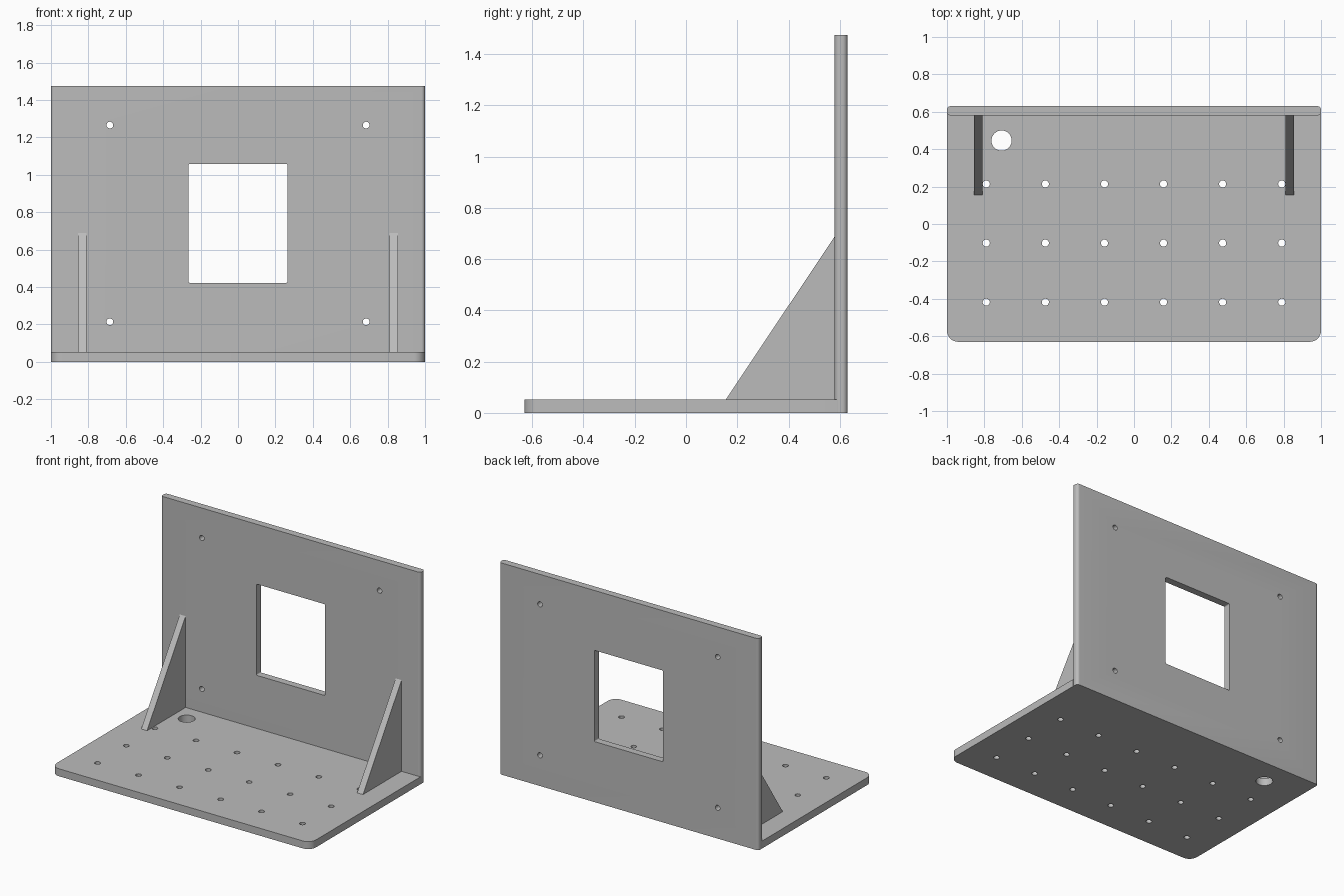
import bpy, bmesh
from mathutils import Matrix, Vector

cube = bpy.data.objects.get("Cube")
if cube:
    bpy.data.objects.remove(cube, do_unlink=True)

grey = bpy.data.materials.new("plain grey")
grey.use_nodes = True
colour = (0.5, 0.5, 0.5, 1)
grey.diffuse_color = colour
grey.node_tree.nodes["Principled BSDF"].inputs["Base Color"].default_value = colour


def add_box(bm, lo, hi, axis=2, radius=0, pick=lambda mid: True):
    """Box between two corners, rounding the chosen edges that run along axis."""
    lo, hi = Vector(lo), Vector(hi)
    mat = Matrix.Translation((lo + hi) / 2) @ Matrix.Diagonal((*(hi - lo), 1))
    verts = bmesh.ops.create_cube(bm, size=1, matrix=mat)["verts"]
    if radius:
        edges = []
        for e in {e for v in verts for e in v.link_edges}:
            a, b = (v.co for v in e.verts)
            if abs((a - b)[axis]) > 1e-4 and pick((a + b) / 2):
                edges.append(e)
        bmesh.ops.bevel(bm, geom=edges, offset=radius, segments=8,
                        profile=0.5, affect="EDGES")


def add_pin(bm, centre, radius, rotation=Matrix()):
    bmesh.ops.create_cone(bm, cap_ends=True, segments=32, radius1=radius, radius2=radius,
                          depth=0.3, matrix=Matrix.Translation(centre) @ rotation)


def make_object(name, bm):
    mesh = bpy.data.meshes.new(name)
    bmesh.ops.recalc_face_normals(bm, faces=bm.faces)
    bm.to_mesh(mesh)
    bm.free()
    mesh.materials.append(grey)
    obj = bpy.data.objects.new(name, mesh)
    bpy.context.collection.objects.link(obj)
    return obj


def finish(obj, cutter=None):
    bpy.ops.object.select_all(action="DESELECT")
    bpy.context.view_layer.objects.active = obj
    obj.select_set(True)
    if cutter:
        cutter.hide_render = True
        mod = obj.modifiers.new("holes", "BOOLEAN")
        mod.operation = "DIFFERENCE"
        mod.solver = "EXACT"
        mod.object = cutter
        bpy.ops.object.modifier_apply(modifier=mod.name)
        bpy.data.objects.remove(cutter, do_unlink=True)
    bpy.ops.object.shade_smooth_by_angle(angle=0.6)


# Base plate with rounded front corners, a grid of holes and one cable hole
bm = bmesh.new()
add_box(bm, (-1, -0.63, 0), (1, 0.59, 0.052), 2, 0.06, lambda m: m.y < 0)
base = make_object("base_plate", bm)
bm = bmesh.new()
for column in range(6):
    for row in range(3):
        add_pin(bm, (-0.79 + 0.316 * column, -0.418 + 0.316 * row, 0), 0.019)
add_pin(bm, (-0.708, 0.446, 0), 0.054)
finish(base, make_object("base_cutter", bm))

# Back wall with rounded upright edges, window and four screw holes
bm = bmesh.new()
add_box(bm, (-1, 0.58, 0), (1, 0.63, 1.475), 2, 0.02)
wall = make_object("back_wall", bm)
bm = bmesh.new()
add_box(bm, (-0.265, 0.4, 0.422), (0.265, 0.8, 1.058), 1, 0.008)
for x in (-0.685, 0.685):
    for z in (0.214, 1.266):
        add_pin(bm, (x, 0.6, z), 0.018, Matrix.Rotation(1.5708, 4, "X"))
finish(wall, make_object("wall_cutter", bm))

# Triangular gussets joining base and wall
for name, side in (("left_gusset", 1), ("right_gusset", -1)):
    bm = bmesh.new()
    profile = [(0.155, 0.052), (0.58, 0.052), (0.58, 0.688)]
    face = bm.faces.new([bm.verts.new((side * 0.81, y, z)) for y, z in profile])
    side_geom = bmesh.ops.extrude_face_region(bm, geom=[face])["geom"]
    moved = [g for g in side_geom if isinstance(g, bmesh.types.BMVert)]
    bmesh.ops.translate(bm, vec=(side * 0.045, 0, 0), verts=moved)
    finish(make_object(name, bm))
